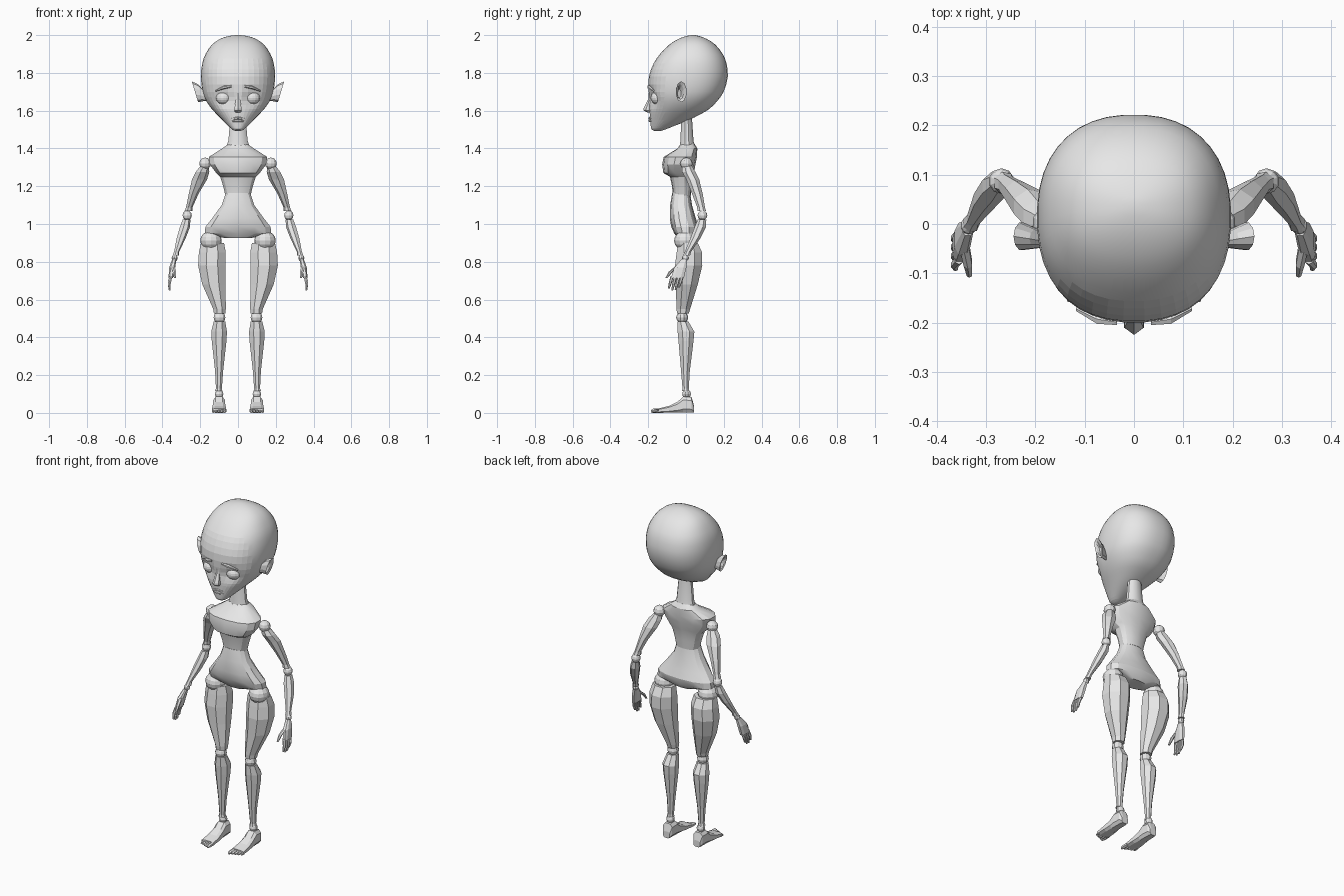
import bpy
import bmesh
from math import cos, sin, pi, exp
from mathutils import Matrix, Vector

default_cube = bpy.data.objects.get("Cube")
if default_cube:
    bpy.data.objects.remove(default_cube, do_unlink=True)

clay = bpy.data.materials.new("plain_grey")
clay.use_nodes = True
clay.diffuse_color = (0.8, 0.8, 0.8, 1)
clay.node_tree.nodes["Principled BSDF"].inputs["Base Color"].default_value = (0.8, 0.8, 0.8, 1)


def finish(name, bm, paired=False, smooth=None):
    """Turn a bmesh into an object; paired parts are mirrored across x."""
    bmesh.ops.recalc_face_normals(bm, faces=bm.faces)
    mesh = bpy.data.meshes.new(name)
    bm.to_mesh(mesh)
    bm.free()
    mesh.materials.append(clay)
    obj = bpy.data.objects.new(name, mesh)
    bpy.context.scene.collection.objects.link(obj)
    if paired:
        obj.modifiers.new("both_sides", 'MIRROR').use_mirror_merge = False
    if smooth is not None:
        bpy.ops.object.select_all(action='DESELECT')
        obj.select_set(True)
        bpy.context.view_layer.objects.active = obj
        bpy.ops.object.shade_smooth_by_angle(angle=smooth)
    return obj


def loft(name, stations, sides=8, power=2.0, along='z', **options):
    """Skin over rings, each given as centre x, y, z and two radii."""
    u, v = {'x': (1, 2), 'y': (0, 2), 'z': (0, 1)}[along]
    bm = bmesh.new()
    rings = []
    for x, y, z, a, b in stations:
        ring = []
        for i in range(sides):
            t = 2 * pi * (i + 0.5) / sides
            co = Vector((x, y, z))
            for axis, radius, w in ((u, a, cos(t)), (v, b, sin(t))):
                co[axis] += radius * abs(w) ** (2 / power) * (1 if w > 0 else -1)
            ring.append(bm.verts.new(co))
        rings.append(ring)
    for low, high in zip(rings, rings[1:]):
        for i in range(sides):
            j = (i + 1) % sides
            bm.faces.new((low[i], low[j], high[j], high[i]))
    bm.faces.new(rings[0])
    bm.faces.new(rings[-1])
    return finish(name, bm, **options)


def body(rows):
    """Rings from height, half width, front depth and back depth."""
    return [(0, (f + b) / 2, z, w, (b - f) / 2) for z, w, f, b in rows]


def ball(name, centre, radii, segments=10, cut=None, **options):
    """Ellipsoid joint, optionally cut off below a plane."""
    bm = bmesh.new()
    matrix = Matrix.Translation(centre) @ Matrix.Diagonal((*radii, 1))
    bmesh.ops.create_uvsphere(bm, u_segments=segments, v_segments=segments * 2 // 3,
                              radius=1, matrix=matrix)
    if cut:
        bmesh.ops.bisect_plane(bm, geom=bm.verts[:] + bm.edges[:] + bm.faces[:],
                               plane_co=centre, plane_no=cut, clear_inner=True)
    return finish(name, bm, **options)


def smooth_rows(rows, steps):
    """Curve through the rows so the skull is rounded."""
    result = []
    for i in range(len(rows) - 1):
        p, q, r, s = (rows[max(i - 1, 0)], rows[i], rows[i + 1],
                      rows[min(i + 2, len(rows) - 1)])
        for k in range(steps):
            t = k / steps
            result.append([b + t / 2 * (c - a + t * (2 * a - 5 * b + 4 * c - d
                           + t * (3 * (b - c) + d - a))) for a, b, c, d in zip(p, q, r, s)])
    return result + [rows[-1]]


# Head: rounded skull, tapering jaw, pressed eye sockets
skull = [(1.492, .012, -.165, -.135), (1.5, .03, -.182, -.11), (1.52, .052, -.187, -.06),
         (1.55, .082, -.19, .015), (1.58, .112, -.192, .075), (1.61, .14, -.194, .125),
         (1.65, .168, -.195, .165), (1.7, .188, -.2, .2), (1.78, .197, -.197, .222),
         (1.85, .19, -.172, .215), (1.9, .172, -.138, .195), (1.95, .138, -.088, .155),
         (1.98, .095, -.04, .11), (1.995, .05, 0, .07), (2, .012, .028, .045)]
head = loft("head", body(smooth_rows(skull, 2)), 40, 2.3)
for vert in head.data.vertices:
    if vert.co.y < -.08:
        dx, dz = abs(vert.co.x) - .076, vert.co.z - 1.665
        vert.co.y += .022 * exp(-(dx * dx + dz * dz) / .0018)
for face in head.data.polygons:
    face.use_smooth = face.center.y > -.12 or face.center.z > 1.87

# Face features
eye = (.076, -.149, 1.667)
ball("eyes", eye, (.038, .035, .032), 16, paired=True, smooth=.6)
ball("upper_eyelids", eye, (.042, .039, .036), 16, cut=(0, -.3, 1), paired=True)
ball("lower_eyelids", eye, (.041, .037, .035), 16, cut=(0, -.5, -1), paired=True)
loft("eyebrows", [(.035, -.199, 1.729, .007, .006), (.075, -.193, 1.723, .011, .009),
                  (.118, -.172, 1.705, .005, .004)], 6, along='x', paired=True)
loft("nose", [(0, -.186, 1.71, .012, .01), (0, -.186, 1.66, .013, .014),
              (0, -.196, 1.612, .022, .029), (0, -.197, 1.6, .023, .027),
              (0, -.19, 1.59, .014, .014)], 6)
for label, height, size in (("upper_lip", 1.561, .006), ("lower_lip", 1.547, .007)):
    loft(label, [(x, -.192 + abs(x) / 5, height - abs(x) / 12, r, r) for x, r in
                 ((-.034, .002), (-.016, size), (0, size + .001), (.016, size), (.034, .002))],
         6, along='x')

# Ears: dished shells leaning outwards at the top
ears = loft("ears", [(.18, -.035, 1.68, .012, .03), (.2, -.03, 1.695, .02, .045),
                     (.228, -.025, 1.7, .029, .055), (.222, -.03, 1.7, .018, .04),
                     (.205, -.035, 1.69, .01, .022)], 10, along='x', paired=True)
for vert in ears.data.vertices:
    vert.co.x += .3 * (vert.co.z - 1.7)

# Neck and torso
loft("neck", [(0, .008, 1.395, .068, .045), (0, .005, 1.44, .053, .036),
              (0, .003, 1.6, .038, .027)], 12, smooth=.6)
loft("chest", body([(1.425, .05, -.028, .045), (1.4, .085, -.045, .06),
                    (1.355, .158, -.118, .058), (1.315, .152, -.126, .05),
                    (1.27, .118, -.12, .042), (1.25, .096, -.085, .036),
                    (1.2, .08, -.074, .03), (1.15, .068, -.07, .026)]), 14, 2.4, smooth=.45)
loft("pelvis", body([(1.165, .066, -.073, .022), (1.1, .088, -.084, .032),
                     (1.03, .14, -.086, .052), (.985, .176, -.078, .066),
                     (.95, .18, -.062, .06), (.925, .07, -.045, .045)]), 14, 2.4, smooth=.45)

# Legs
leg = dict(paired=True)
ball("hip_joints", (.143, -.005, .912), (.057, .058, .052), 12, **leg)
loft("thighs", [(.135, .01, .9, .066, .056), (.136, .018, .85, .077, .073),
                (.138, .014, .78, .079, .078), (.127, .004, .68, .067, .063),
                (.098, -.014, .55, .036, .039), (.097, -.016, .527, .033, .034)], 8, **leg)
ball("knee_joints", (.098, -.02, .505), (.033, .032, .031), **leg)
loft("shins", [(.098, -.017, .485, .033, .031), (.1, .0, .43, .045, .048),
               (.1, .0, .38, .042, .043), (.1, -.003, .22, .023, .025),
               (.101, -.002, .13, .017, .018), (.102, -.002, .115, .021, .021)], 8, **leg)
ball("ankle_joints", (.1, .003, .1), (.024, .023, .023), **leg)

# Feet: wedge with flat sole, and five toes
loft("feet", [(.1, y, height / 2, width, height / 2) for y, height, width in
              ((.042, .04, .022), (.03, .085, .031), (-.015, .088, .033),
               (-.045, .06, .034), (-.09, .038, .038), (-.145, .024, .04))],
     8, 3.2, along='y', **leg)
for i in range(5):
    reach, r = -.186 + .007 * i, .011 - .001 * i
    x = .07 + .0155 * i
    loft(f"toe_{i + 1}", [(x, -.135, r, r, r), (x, reach + .012, r, r, r),
                          (x, reach, r * .7, r / 2, r / 2)], 6, along='y', **leg)

# Arms
arm = dict(paired=True)
ball("shoulder_joints", (.174, .002, 1.32), (.033, .033, .032), **arm)
loft("upper_arms", [(.177, .005, 1.31, .022, .026), (.19, .015, 1.275, .038, .036),
                    (.206, .036, 1.235, .042, .035), (.236, .06, 1.16, .027, .029),
                    (.259, .08, 1.088, .018, .021), (.263, .083, 1.068, .022, .024)], 7, **arm)
ball("elbow_joints", (.269, .087, 1.046), (.026, .026, .026), **arm)
loft("forearms", [(.273, .085, 1.025, .021, .023), (.282, .076, .985, .028, .031),
                  (.302, .05, .925, .025, .027), (.326, .01, .852, .014, .017),
                  (.33, .002, .832, .018, .02)], 7, **arm)
ball("wrist_joints", (.335, -.003, .82), (.017, .018, .017), **arm)

# Hands: flat palm, four fingers and a thumb
loft("palms", [(.337, -.008, .815, .012, .016), (.348, -.03, .77, .017, .034),
               (.356, -.045, .715, .013, .036)], 8, 2.6, **arm)
for i in range(4):
    y, drop = -.073 + .018 * i, (.062, .072, .07, .056)[i]
    loft(f"finger_{i + 1}", [(.355, y, .725, .009, .009), (.364, y - .01, .72 - drop / 2, .009, .008),
                             (.362, y - .018, .72 - drop, .005, .005)], 6, **arm)
loft("thumbs", [(.344, -.045, .775, .011, .014), (.337, -.08, .748, .01, .011),
                (.334, -.103, .715, .006, .006)], 6, **arm)
